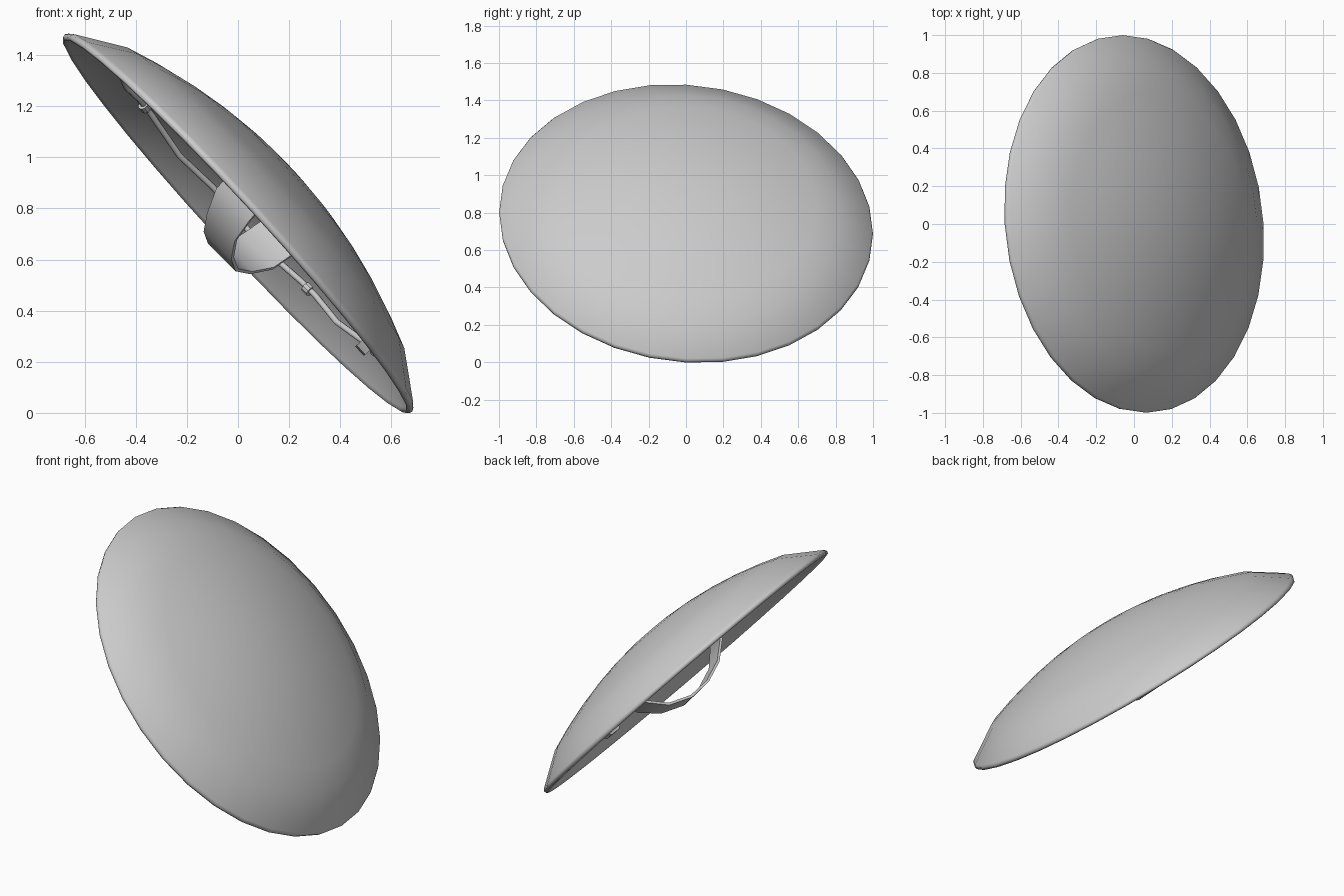
import bpy, bmesh, math
from mathutils import Matrix, Vector

if "Cube" in bpy.data.objects:
    bpy.data.objects.remove(bpy.data.objects["Cube"])

# Tilted frame: local z is the outward axis of the dish, local y runs front to back
N = Vector((0.733, 0.085, 0.675)).normalized()
Y = (Vector((0, 1, 0)) - N * N.y).normalized()
T = Y.cross(N)
FRAME = Matrix.Translation((0, 0, 0.741)) @ Matrix((T, Y, N)).transposed().to_4x4()

grey = bpy.data.materials.new("plain_grey")
grey.diffuse_color = (0.6, 0.6, 0.6, 1)
grey.use_nodes = True
grey.node_tree.nodes["Principled BSDF"].inputs["Base Color"].default_value = grey.diffuse_color


def finish(name, bm, angle=35):
    bmesh.ops.recalc_face_normals(bm, faces=bm.faces)
    me = bpy.data.meshes.new(name)
    bm.to_mesh(me)
    bm.free()
    ob = bpy.data.objects.new(name, me)
    bpy.context.collection.objects.link(ob)
    me.materials.append(grey)
    ob.matrix_world = FRAME
    bpy.ops.object.select_all(action='DESELECT')
    ob.select_set(True)
    bpy.context.view_layer.objects.active = ob
    bpy.ops.object.shade_smooth_by_angle(angle=math.radians(angle))
    return ob


def dome(r):
    return 0.295 - r * r / 4.16


# Domed shell with a bent-down rim and a thin rounded lip
radii = [0, 0.13, 0.27, 0.41, 0.55, 0.69, 0.815]
outer = [(r, dome(r)) for r in radii]
lip = [(0.995, 0.016), (1.003, 0.004), (1.0, -0.01), (0.986, -0.014), (0.975, -0.002)]
inside = [(r * 0.99, dome(r) - 0.022) for r in reversed(radii)]
bm = bmesh.new()
vs = [bm.verts.new((r, 0, h)) for r, h in outer + lip + inside]
es = [bm.edges.new(p) for p in zip(vs, vs[1:])]
bmesh.ops.spin(bm, geom=vs + es, cent=(0, 0, 0), axis=(0, 0, 1),
               angle=math.tau, steps=32, use_duplicate=False)
bmesh.ops.remove_doubles(bm, verts=bm.verts, dist=0.0005)
finish("shell", bm, 65)


def band(name, profile, centre, along, across, width, thick, waist=1.0):
    """Bent strip: profile of (along, height), swept across; waist narrows the low part."""
    a, ax = Vector((*along, 0)).normalized(), Vector((*across, 0)).normalized()
    pts = [Vector(p) for p in profile]
    bm = bmesh.new()
    rows = []
    for i, p in enumerate(pts):
        d = (pts[min(i + 1, len(pts) - 1)] - pts[max(i - 1, 0)]).normalized()
        q = p + Vector((-d.y, d.x)) * thick
        w2 = width / 2 * (waist if p.y < -0.03 else 1)
        row = []
        for c, w in ((p, -1), (p, 1), (q, 1), (q, -1)):
            row.append(bm.verts.new(Vector(centre) + a * c.x + ax * (w * w2)
                                    + Vector((0, 0, c.y))))
        rows.append(row)
    for r0, r1 in zip(rows, rows[1:]):
        for k in range(4):
            bm.faces.new((r0[k], r0[(k + 1) % 4], r1[(k + 1) % 4], r1[k]))
    bm.faces.new(rows[0])
    bm.faces.new(rows[-1])
    finish(name, bm)


# Wide arm band in the middle
band("arm_band", [(-0.36, 0.23), (-0.35, 0.12), (-0.31, 0.01), (-0.21, -0.075),
                  (-0.08, -0.122), (0.06, -0.13), (0.2, -0.085), (0.3, 0),
                  (0.35, 0.12), (0.36, 0.23)],
     (0.035, 0.025, 0), (0.33, 0.94), (-0.9, 0.44), 0.2, 0.014, 0.85)

# Small hand grip close to the rim
band("hand_grip", [(-0.1, 0.15), (-0.08, 0.06), (-0.04, 0.015), (0.04, 0.015),
                   (0.08, 0.06), (0.1, 0.15)],
     (0.69, 0, 0), (0, 1), (-1, 0), 0.05, 0.025)


def polar(deg, r, h):
    g = math.radians(deg)
    return Vector((r * math.cos(g), r * math.sin(g), h))


def tube(name, path, radius, sides=8):
    """Closed cord through the path points."""
    bm = bmesh.new()
    n = len(path)
    rings = []
    for i, p in enumerate(path):
        d = (path[(i + 1) % n] - path[i - 1]).normalized()
        u = d.cross(Vector((0, 0, 1))).normalized()
        v = d.cross(u)
        rings.append([bm.verts.new(p + radius * (u * math.cos(k * math.tau / sides)
                                                 + v * math.sin(k * math.tau / sides)))
                      for k in range(sides)])
    for i in range(n):
        r0, r1 = rings[i], rings[(i + 1) % n]
        for k in range(sides):
            bm.faces.new((r0[k], r0[(k + 1) % sides], r1[(k + 1) % sides], r1[k]))
    finish(name, bm, 60)


# Cord hung in swags round the inside, held by ring knots
knots = [27 + 36 * k for k in range(10)]
path = []
for g in knots:
    path += [polar(g - 3, 0.825, 0.093), polar(g + 3, 0.825, 0.093), polar(g + 18, 0.77, 0.07)]
tube("cord", path, 0.012)

bm = bmesh.new()
for g in knots:
    m = Matrix.Translation(polar(g, 0.825, 0.091)) @ Matrix.Rotation(math.radians(g), 4, 'Z')
    bmesh.ops.create_cone(bm, segments=10, cap_ends=True, radius1=0.022, radius2=0.022,
                          depth=0.03, matrix=m @ Matrix.Rotation(math.pi / 2, 4, 'X'))
finish("cord_knots", bm)
